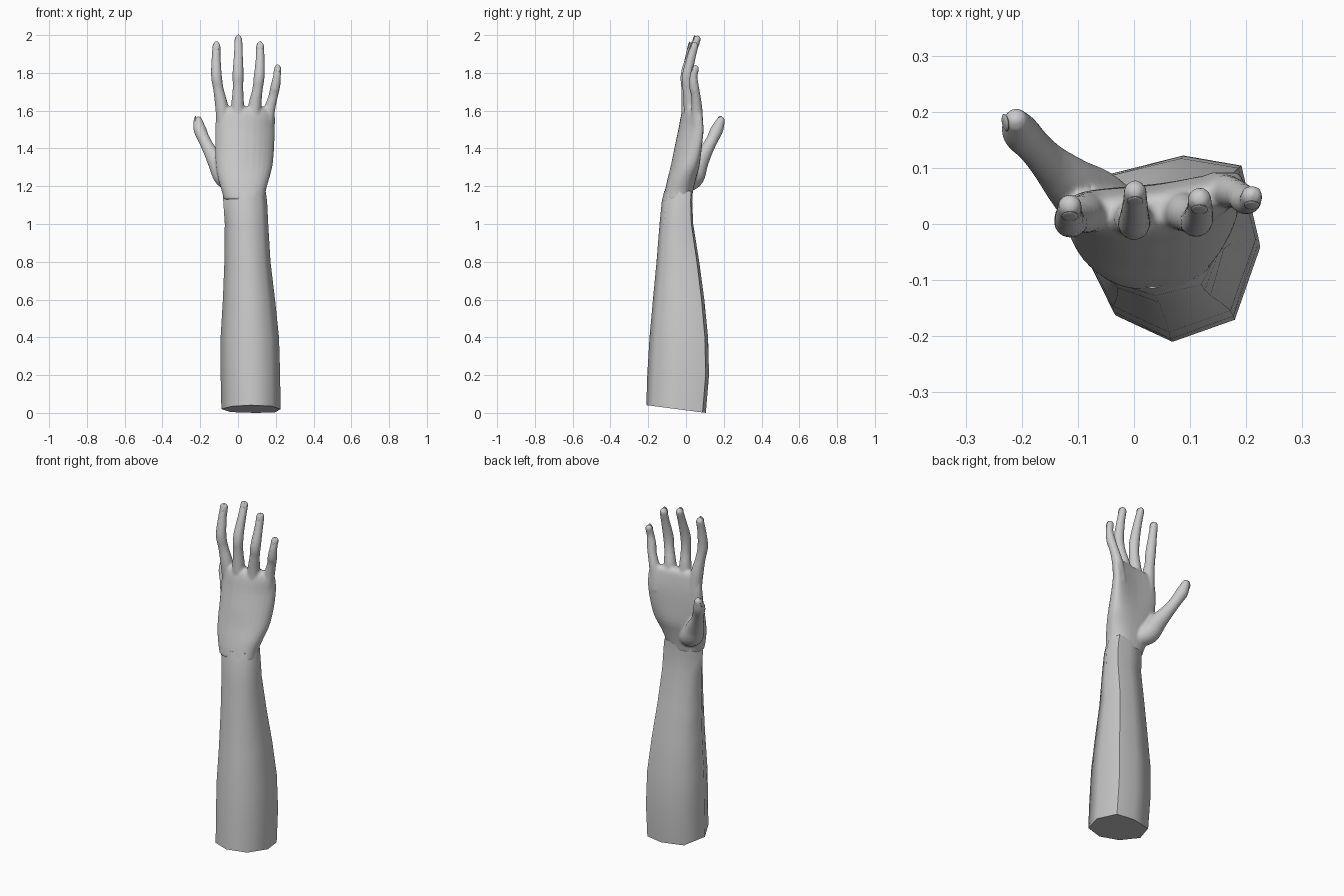
import bpy, bmesh, math
from mathutils import Vector, Matrix

if "Cube" in bpy.data.objects:
    bpy.data.objects.remove(bpy.data.objects["Cube"])

skin = bpy.data.materials.new("light_grey")
skin.diffuse_color = (0.6, 0.6, 0.6, 1)
skin.use_nodes = True
skin.node_tree.nodes["Principled BSDF"].inputs["Base Color"].default_value = skin.diffuse_color


def finish(bm, name, angle=60):
    bmesh.ops.recalc_face_normals(bm, faces=bm.faces)
    me = bpy.data.meshes.new(name)
    bm.to_mesh(me)
    bm.free()
    ob = bpy.data.objects.new(name, me)
    bpy.context.collection.objects.link(ob)
    me.materials.append(skin)
    bpy.ops.object.select_all(action='DESELECT')
    ob.select_set(True)
    bpy.context.view_layer.objects.active = ob
    bpy.ops.object.shade_smooth_by_angle(angle=math.radians(angle))
    return ob


def loft(bm, rings):
    """Skin a list of closed rings and cap both ends."""
    vs = [[bm.verts.new(p) for p in r] for r in rings]
    n = len(vs[0])
    for a, b in zip(vs, vs[1:]):
        for i in range(n):
            j = (i + 1) % n
            bm.faces.new((a[i], a[j], b[j], b[i]))
    bm.faces.new(vs[0])
    bm.faces.new(vs[-1])


def smooth_rows(rows, steps=4):
    """Catmull-Rom interpolation of equal-length tuples."""
    out = []
    for i in range(len(rows) - 1):
        p0, p1 = rows[max(i - 1, 0)], rows[i]
        p2, p3 = rows[i + 1], rows[min(i + 2, len(rows) - 1)]
        for s in range(steps):
            t = s / steps
            out.append([0.5 * (2 * b + (c - a) * t + (2 * a - 5 * b + 4 * c - d) * t * t
                               + (3 * b - a - 3 * c + d) * t ** 3)
                        for a, b, c, d in zip(p0, p1, p2, p3)])
    out.append(list(rows[-1]))
    return out


def digit(bm, rows):
    """Round tube along (x, y, z, radius) rows with a domed tip."""
    pts = [(Vector(r[:3]), r[3]) for r in smooth_rows(rows)]
    tip, rad = pts[-1]
    d = (tip - pts[-2][0]).normalized()
    for a in (25, 50, 70, 84):
        a = math.radians(a)
        pts.append((tip + d * rad * math.sin(a), rad * math.cos(a)))
    rings = []
    for i, (p, r) in enumerate(pts):
        t = (pts[min(i + 1, len(pts) - 1)][0] - pts[max(i - 1, 0)][0]).normalized()
        u = Vector((0, 1, 0)).cross(t).normalized()
        v = t.cross(u)
        rings.append([p + r * (u * math.cos(k * math.pi / 8) + v * math.sin(k * math.pi / 8))
                      for k in range(16)])
    loft(bm, rings)


# Forearm: eight-sided section fitted to (z, x0, x1, y0, y1) bounds
section = [(-1, 0), (-.65, -.7), (0, -1), (.71, -.75), (1, .07), (.8, .89), (.14, 1), (-.68, .8)]
arm_rows = [
    (0.0, -.088, .225, -.21, .105), (.2, -.092, .223, -.205, .122),
    (.4, -.092, .217, -.193, .117), (.6, -.08, .196, -.175, .097),
    (.8, -.072, .172, -.156, .07), (1.0, -.07, .16, -.14, .038),
    (1.12, -.078, .154, -.128, .033), (1.175, -.082, .146, -.115, .036)]
rings = []
for k, (z, x0, x1, y0, y1) in enumerate(arm_rows):
    ring = []
    for u, v in section:
        y = (y0 + y1) / 2 + v * (y1 - y0) / 2
        # the cut end slopes down towards the back
        ring.append(((x0 + x1) / 2 + u * (x1 - x0) / 2, y, z if k else .0137 - .13 * y))
    rings.append(ring)
bm = bmesh.new()
loft(bm, rings)
finish(bm, "forearm")

# Palm: tilted, cupped ovals (z, centre x, centre y, radius x, radius y, tilt, cup)
palm_rows = [
    (1.13, .034, -.045, .108, .074, 0, 0),
    (1.18, .03, -.036, .118, .075, .02, 0),
    (1.24, .03, -.02, .135, .075, .04, .005),
    (1.31, .033, .002, .15, .074, .08, .015),
    (1.4, .035, .02, .156, .066, .11, .03),
    (1.5, .037, .033, .158, .054, .14, .035),
    (1.57, .04, .034, .156, .044, .14, .03),
    (1.605, .04, .034, .145, .034, .14, .025),
    (1.62, .04, .034, .125, .02, .14, .02)]
rings = []
for z, cx, cy, rx, ry, tilt, cup in smooth_rows(palm_rows, 3):
    ring = []
    for k in range(28):
        c, s = math.cos(k * math.pi / 14), math.sin(k * math.pi / 14)
        u = math.copysign(abs(c) ** .85, c)
        v = math.copysign(abs(s) ** .85, s)
        ring.append((cx + rx * u, cy + ry * v + tilt * rx * u + cup * (u * u - .5), z))
    rings.append(ring)
bm = bmesh.new()
loft(bm, rings)

# Fingers and thumb: (x, y, z, radius) from root to tip
digits = {
    "index": [(-.075, .025, 1.5, .036), (-.086, .018, 1.62, .035), (-.103, .01, 1.71, .028),
              (-.114, .004, 1.785, .029), (-.116, .018, 1.88, .024), (-.114, .032, 1.942, .022)],
    "middle": [(0, .012, 1.5, .036), (-.002, .01, 1.62, .035), (0, .002, 1.72, .028),
               (0, .002, 1.8, .029), (.002, .03, 1.9, .024), (.002, .058, 1.978, .021)],
    "ring": [(.08, .025, 1.5, .036), (.088, .022, 1.62, .035), (.103, .01, 1.71, .028),
             (.112, .006, 1.78, .029), (.117, .025, 1.87, .024), (.117, .044, 1.942, .022)],
    "little": [(.148, .058, 1.48, .036), (.166, .058, 1.6, .03), (.187, .052, 1.68, .025),
               (.197, .043, 1.725, .026), (.206, .04, 1.78, .021), (.21, .05, 1.822, .02)],
    "thumb": [(-.01, .0, 1.215, .05), (-.068, .038, 1.25, .06), (-.108, .068, 1.32, .05),
              (-.15, .108, 1.39, .036), (-.178, .138, 1.445, .032),
              (-.202, .164, 1.5, .034), (-.21, .184, 1.547, .023)]}
for rows in digits.values():
    digit(bm, rows)

# Fuse palm and digits into one soft skin
hand = finish(bm, "hand")
rm = hand.modifiers.new("fuse", 'REMESH')
rm.mode = 'VOXEL'
rm.voxel_size = .007
rm.use_smooth_shade = True
sm = hand.modifiers.new("soften", 'SMOOTH')
sm.factor = .5
sm.iterations = 5

# Nails: thin domes on the back of each tip
for name, rows in digits.items():
    x, y, z, r = rows[-1]
    turn = math.radians(-80 if name == "thumb" else 0)
    lean = math.radians(-10 if name == "thumb" else -17)
    rot = Matrix.Rotation(turn, 4, 'Z') @ Matrix.Rotation(lean, 4, 'X')
    pos = Vector((x, y, z - .004)) + rot @ Vector((0, -r * .86, 0))
    bm = bmesh.new()
    bmesh.ops.create_uvsphere(bm, u_segments=16, v_segments=10, radius=1,
                              matrix=Matrix.Translation(pos) @ rot
                              @ Matrix.Diagonal((r * .7, .0045, r * 1.15, 1)))
    finish(bm, name + "_nail")
